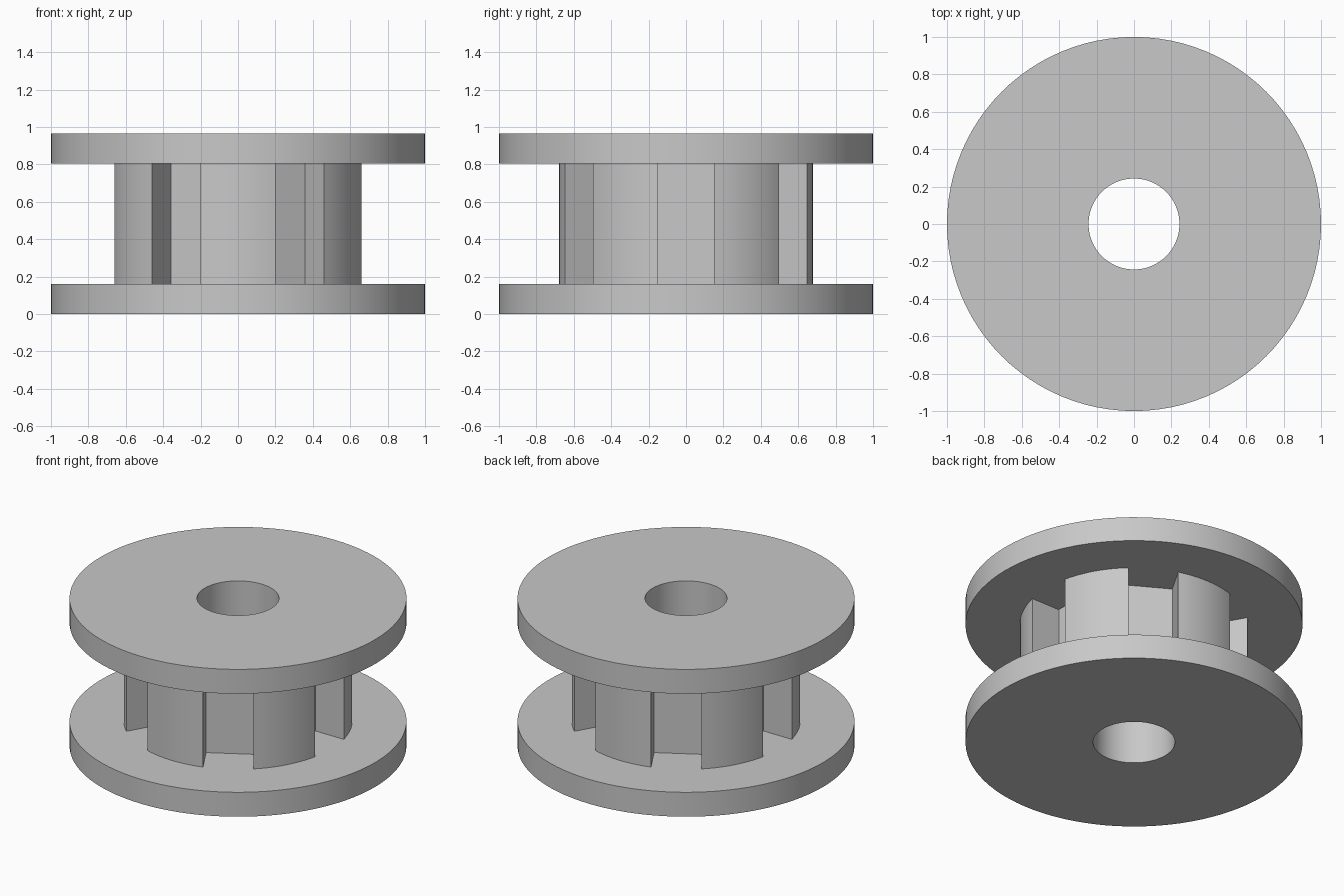
import bpy
import bmesh
from math import radians, asin, degrees
from mathutils import Vector, Matrix

cube = bpy.data.objects.get("Cube")
if cube:
    bpy.data.objects.remove(cube, do_unlink=True)

SEGMENTS = 96
BORE = 0.243
FLANGE_RADIUS = 1.0
FLANGE_THICKNESS = 0.16
HEIGHT = 0.965
TEETH = 6
TOOTH_RADIUS = 0.678
SLOT_HALF_WIDTH = 0.15
SLOT_FLOOR = 0.457

grey = bpy.data.materials.new("plain grey")
grey.use_nodes = True
colour = (0.58, 0.58, 0.58, 1)
grey.diffuse_color = colour
grey.node_tree.nodes["Principled BSDF"].inputs["Base Color"].default_value = colour


def turned(point, angle):
    return Matrix.Rotation(radians(angle), 2) @ Vector(point)


def circle(radius):
    return [turned((radius, 0), 360 * i / SEGMENTS) for i in range(SEGMENTS)]


def band(faces, first, second):
    """Join two equally long closed loops with quads."""
    n = len(first)
    for i in range(n):
        j = (i + 1) % n
        faces.new((first[i], first[j], second[j], second[i]))


def bored_part(name, outline, bottom, top, capped):
    """Extruded outline with a round bore through it."""
    bm = bmesh.new()

    def loop(points, z):
        return [bm.verts.new((p.x, p.y, z)) for p in points]

    outer_low, outer_high = loop(outline, bottom), loop(outline, top)
    bore_low, bore_high = loop(circle(BORE), bottom), loop(circle(BORE), top)
    band(bm.faces, outer_low, outer_high)
    band(bm.faces, bore_high, bore_low)
    if capped:
        band(bm.faces, outer_high, bore_high)
        band(bm.faces, bore_low, outer_low)
    mesh = bpy.data.meshes.new(name)
    bm.to_mesh(mesh)
    bm.free()
    mesh.materials.append(grey)
    part = bpy.data.objects.new(name, mesh)
    bpy.context.collection.objects.link(part)
    bpy.ops.object.select_all(action="DESELECT")
    part.select_set(True)
    bpy.context.view_layer.objects.active = part
    bpy.ops.object.shade_smooth_by_angle(angle=radians(20))
    return part


# Toothed core outline: curved teeth separated by straight-sided slots
half_tooth = 180 / TEETH - degrees(asin(SLOT_HALF_WIDTH / TOOTH_RADIUS))
arc_steps = 12
core_outline = []
for k in range(TEETH):
    centre = -90 + 360 * k / TEETH
    for i in range(arc_steps + 1):
        offset = half_tooth * (2 * i / arc_steps - 1)
        core_outline.append(turned((TOOTH_RADIUS, 0), centre + offset))
    for side in (-1, 1):
        corner = (SLOT_FLOOR, side * SLOT_HALF_WIDTH)
        core_outline.append(turned(corner, centre + 180 / TEETH))

# The two flanges close the ends of the core
rim = circle(FLANGE_RADIUS)
bored_part("bottom_flange", rim, 0, FLANGE_THICKNESS, True)
bored_part("top_flange", rim, HEIGHT - FLANGE_THICKNESS, HEIGHT, True)
bored_part("toothed_core", core_outline, FLANGE_THICKNESS, HEIGHT - FLANGE_THICKNESS, False)
